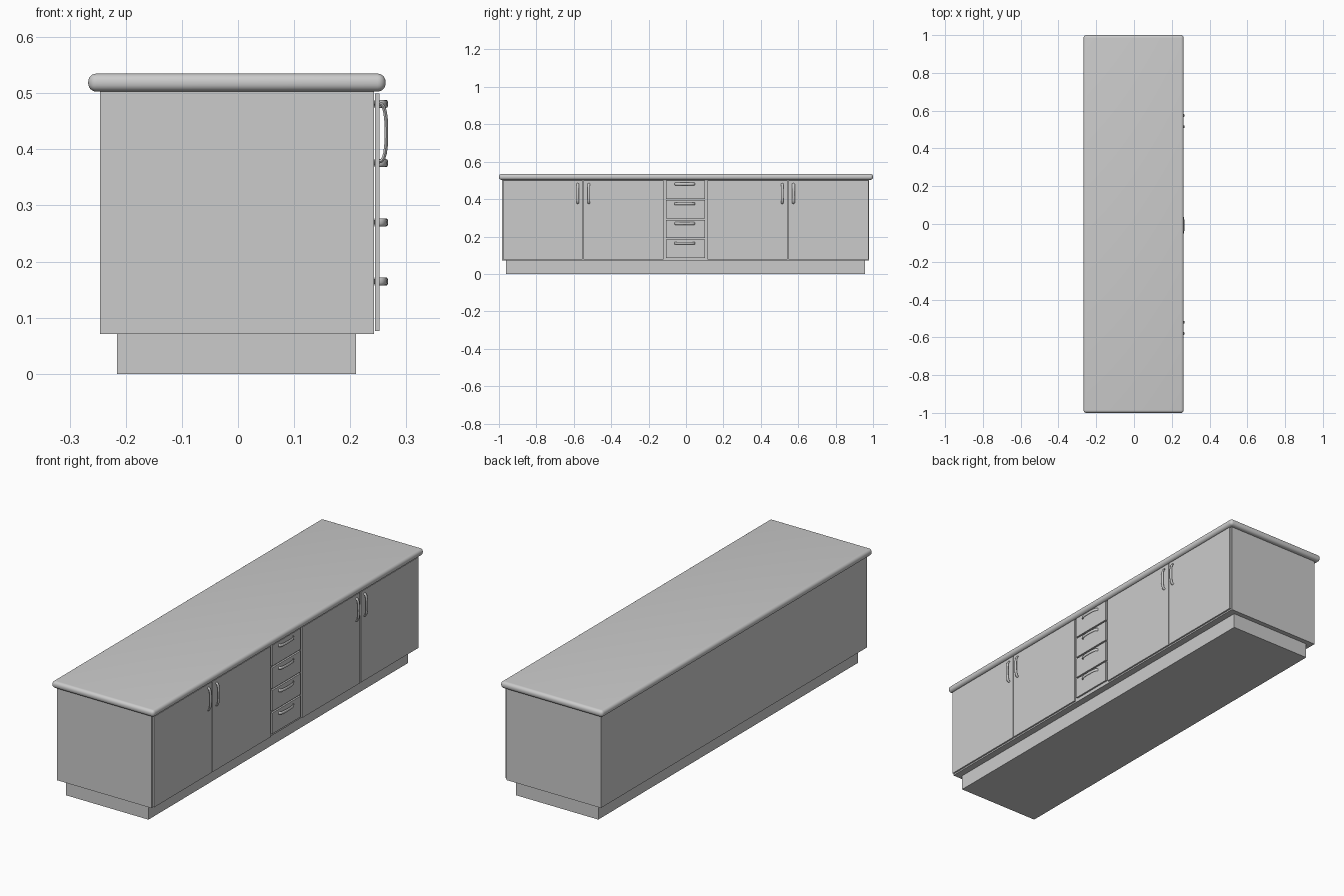
import bpy, math

if "Cube" in bpy.data.objects:
    bpy.data.objects.remove(bpy.data.objects["Cube"])

YC = -0.0025  # centre of the cabinet along its length


def box(name, x, y, z, bevel=0.0, segments=1):
    bpy.ops.mesh.primitive_cube_add(size=1)
    ob = bpy.context.object
    ob.name = name
    ob.location = [(a + b) / 2 for a, b in (x, y, z)]
    ob.scale = [b - a for a, b in (x, y, z)]
    bpy.ops.object.transform_apply(location=False, rotation=False, scale=True)
    if bevel:
        m = ob.modifiers.new("round", 'BEVEL')
        m.width, m.segments = bevel, segments
        bpy.ops.object.modifier_apply(modifier=m.name)
        bpy.ops.object.shade_smooth_by_angle(angle=math.radians(40))
    return ob


def handle(name, y, z, horizontal=False):
    # bowed bar: flat-oval section swept along an arch
    half = [(0.243, 0.053), (0.2500, 0.0525), (0.2555, 0.0505),
            (0.2595, 0.0455), (0.2620, 0.0370), (0.2638, 0.0240), (0.2645, 0.0)]
    path = half + [(x, -s) for x, s in half[-2::-1]]
    cu = bpy.data.curves.new(name, 'CURVE')
    cu.dimensions = '3D'
    cu.bevel_depth, cu.bevel_resolution = 0.0034, 3
    cu.use_fill_caps = True
    sp = cu.splines.new('POLY')
    sp.points.add(len(path) - 1)
    for p, (x, s) in zip(sp.points, path):
        p.co = (x, 0, s, 1)
    ob = bpy.data.objects.new(name, cu)
    bpy.context.collection.objects.link(ob)
    bpy.ops.object.select_all(action='DESELECT')
    ob.select_set(True)
    bpy.context.view_layer.objects.active = ob
    bpy.ops.object.convert(target='MESH')
    ob = bpy.context.object
    ob.name = name
    ob.scale.y = 2.1
    ob.location = (0, y, z)
    if horizontal:
        ob.rotation_euler.x = math.pi / 2
    bpy.ops.object.transform_apply(location=False, rotation=True, scale=True)
    bpy.ops.object.shade_smooth_by_angle(angle=math.radians(50))


# plinth, carcass and rounded worktop
box("plinth", (-0.216, 0.21), (YC - 0.959, YC + 0.959), (0, 0.071))
box("carcass", (-0.246, 0.2425), (YC - 0.982, YC + 0.982), (0.071, 0.503))
box("worktop", (-0.267, 0.263), (-1, 1), (0.503, 0.535), 0.0145, 6)

# four doors with upright handles
FRONT = (0.2445, 0.2525)
for side in (-1, 1):
    for label, a, b, h in (("inner", 0.117, 0.545, 0.517), ("outer", 0.551, 0.977, 0.577)):
        ys = sorted((YC + side * a, YC + side * b))
        tag = f"{label}_{'left' if side < 0 else 'right'}"
        box(f"door_{tag}", FRONT, ys, (0.076, 0.5))
        handle(f"door_handle_{tag}", YC + side * h, 0.430)

# stack of four drawers with level handles
for i in range(4):
    top = 0.5 - i * 0.1055
    box(f"drawer_{i + 1}", FRONT, (YC - 0.104, YC + 0.104), (top - 0.098, top))
    handle(f"drawer_handle_{i + 1}", YC - 0.004, top - 0.019, True)
